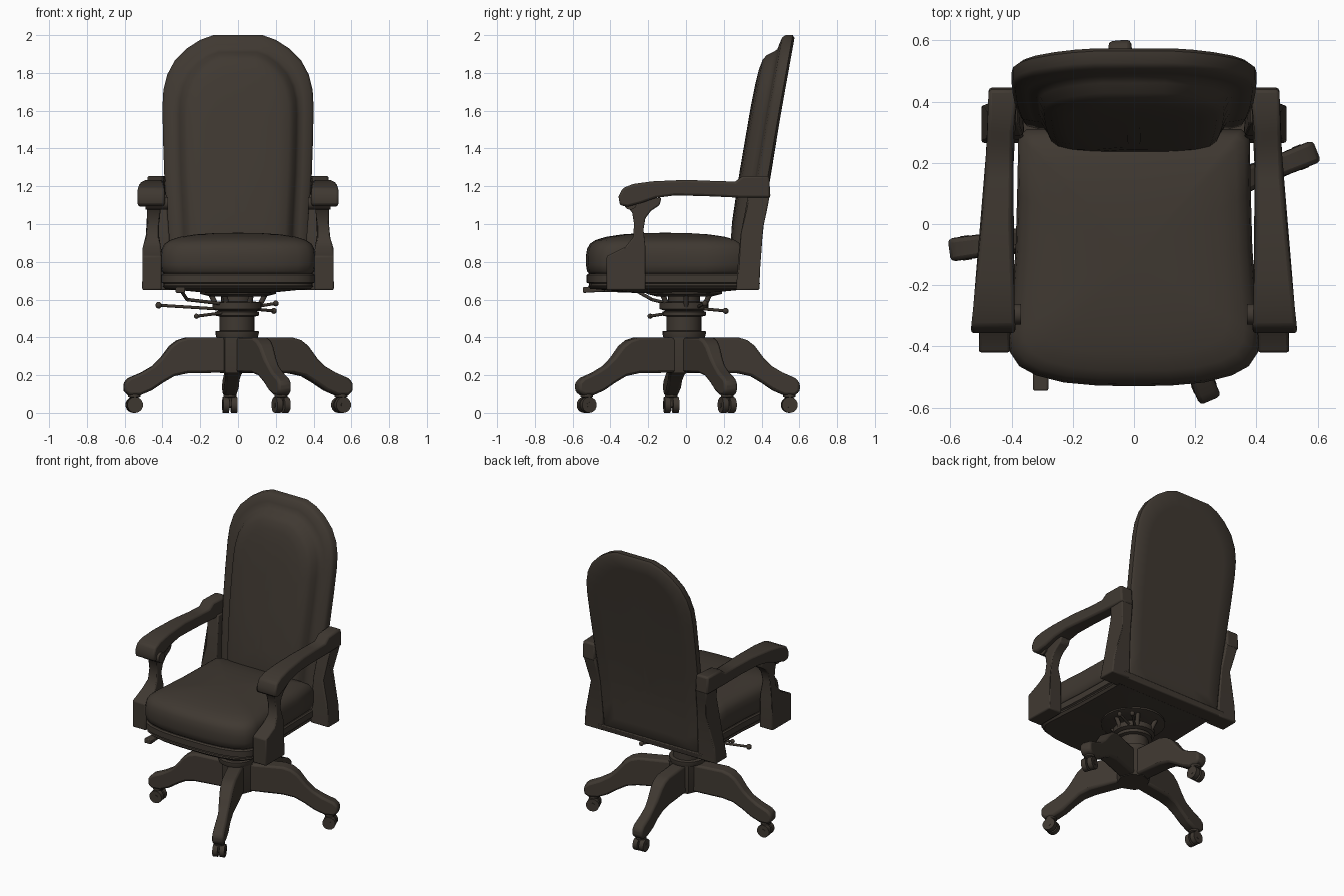
import bpy, bmesh, math
from mathutils import Vector, Matrix

old = bpy.data.objects.get("Cube")
if old:
    bpy.data.objects.remove(old, do_unlink=True)

brown = bpy.data.materials.new("dark_brown")
brown.use_nodes = True
COLOR = (0.05, 0.04, 0.031, 1)
brown.diffuse_color = COLOR
brown.node_tree.nodes["Principled BSDF"].inputs["Base Color"].default_value = COLOR


def finish(name, bm, bevel=0.0, angle=40):
    bmesh.ops.recalc_face_normals(bm, faces=bm.faces)
    mesh = bpy.data.meshes.new(name)
    bm.to_mesh(mesh)
    bm.free()
    mesh.materials.append(brown)
    ob = bpy.data.objects.new(name, mesh)
    bpy.context.collection.objects.link(ob)
    bpy.ops.object.select_all(action='DESELECT')
    ob.select_set(True)
    bpy.context.view_layer.objects.active = ob
    if bevel:
        mod = ob.modifiers.new("soft_edges", 'BEVEL')
        mod.width, mod.segments, mod.angle_limit = bevel, 2, math.radians(40)
    bpy.ops.object.shade_smooth_by_angle(angle=math.radians(angle))
    return ob


def loft(name, rings, bevel=0.0, angle=40):
    """Skin a list of equal rings and cap both ends."""
    bm = bmesh.new()
    rows = [[bm.verts.new(p) for p in ring] for ring in rings]
    for a, b in zip(rows, rows[1:]):
        for i in range(len(a)):
            j = (i + 1) % len(a)
            bm.faces.new((a[i], a[j], b[j], b[i]))
    bm.faces.new(rows[0])
    bm.faces.new(rows[-1])
    return finish(name, bm, bevel, angle)


def prism(name, profile, place, bevel=0.0):
    """Extrude a side profile; place(a, z, s) puts both sides s = 0 and 1."""
    return loft(name, [[place(a, z, s) for a, z in profile] for s in (0, 1)], bevel)


def lathe(name, profile, center=(0, 0), sides=24):
    return loft(name, [[Vector((center[0] + r * math.cos(i * math.tau / sides),
                                center[1] + r * math.sin(i * math.tau / sides), z))
                        for i in range(sides)] for r, z in profile], 0, 35)


def rod(name, a, b, r, sides=10):
    a, b = Vector(a), Vector(b)
    bm = bmesh.new()
    turn = (b - a).to_track_quat('Z', 'Y').to_matrix().to_4x4()
    bmesh.ops.create_cone(bm, cap_ends=True, segments=sides, radius1=r, radius2=r,
                          depth=(b - a).length, matrix=Matrix.Translation((a + b) / 2) @ turn)
    return finish(name, bm)


def ball(name, p, r):
    bm = bmesh.new()
    bmesh.ops.create_uvsphere(bm, u_segments=10, v_segments=6, radius=r,
                              matrix=Matrix.Translation(p))
    return finish(name, bm, 0, 60)


def mirrored(half):
    return half + [(-x, v) for x, v in reversed(half) if x > 0]


def lerp(table, t):
    for (t0, v0), (t1, v1) in zip(table, table[1:]):
        if t <= t1:
            return v0 + (v1 - v0) * (t - t0) / (t1 - t0)
    return table[-1][1]


# Base: four curved legs with twin-wheel casters
CX, CY = 0.005, 0.0
LEG = [(0.03, 0.4), (0.28, 0.4), (0.33, 0.385), (0.37, 0.355), (0.42, 0.29), (0.46, 0.25),
       (0.52, 0.215), (0.59, 0.185), (0.615, 0.16), (0.615, 0.115), (0.59, 0.095),
       (0.53, 0.095), (0.47, 0.12), (0.41, 0.16), (0.35, 0.195), (0.28, 0.21), (0.03, 0.215)]
for n, (deg, size) in enumerate(((22, 1.04), (95, 0.98), (188, 1.0), (-67, 1.02))):
    out = Vector((math.cos(math.radians(deg)), math.sin(math.radians(deg)), 0))
    side = Vector((-out.y, out.x, 0))
    hub = Vector((CX, CY, 0))

    def leg_point(a, z, s):
        width = lerp([(0, 0.1), (0.3, 0.095), (0.45, 0.07), (0.62, 0.075)], a)
        return hub + out * a * size + side * width * (s - 0.5) + Vector((0, 0, z))
    prism(f"base_leg_{n}", LEG, leg_point, 0.014)
    foot = hub + out * 0.56 * size
    lathe(f"caster_stem_{n}", [(0.034, 0.1), (0.034, 0.085), (0.022, 0.08), (0.018, 0.04)],
          foot, 12)
    for s in (-1, 1):
        mid = foot + side * 0.022 * s + Vector((0, 0, 0.042))
        rod(f"caster_wheel_{n}_{'left' if s > 0 else 'right'}",
            mid - side * 0.016, mid + side * 0.016, 0.042, 14)
    rod(f"caster_axle_{n}", foot - side * 0.04 + Vector((0, 0, 0.042)),
        foot + side * 0.04 + Vector((0, 0, 0.042)), 0.015)
lathe("base_hub", [(0.1, 0.21), (0.105, 0.23), (0.105, 0.4)], (CX, CY), 8)

# Column and tilt mechanism
lathe("column", [(0.11, 0.4), (0.115, 0.42), (0.115, 0.432), (0.092, 0.435), (0.092, 0.51),
                 (0.115, 0.515), (0.115, 0.535), (0.1, 0.54), (0.13, 0.55), (0.13, 0.585),
                 (0.085, 0.59), (0.085, 0.63)], (-0.005, -0.01))
lathe("seat_plate", [(0.14, 0.615), (0.2, 0.63), (0.2, 0.652)], (0, -0.01))
for n in range(6):
    c, s = math.cos(n * math.tau / 6), math.sin(n * math.tau / 6)
    rod(f"mechanism_strut_{n}", (0.11 * c, 0.11 * s, 0.56), (0.15 * c, 0.15 * s, 0.64), 0.014)
for name, a, b, r in (("tilt_lever", (-0.1, -0.03, 0.55), (-0.42, -0.08, 0.57), 0.018),
                      ("lock_lever", (0.08, 0.06, 0.56), (0.2, 0.1, 0.58), 0.016),
                      ("tension_lever", (0.08, 0.1, 0.55), (0.19, 0.21, 0.54), 0.016),
                      ("height_lever", (-0.08, -0.08, 0.53), (-0.22, -0.19, 0.512), 0.014)):
    rod(name, a, b, 0.008)
    ball(name + "_knob", b, r)
paddle_path = [(-0.1, -0.1, 0.58), (-0.27, -0.18, 0.6), (-0.3, -0.26, 0.645), (-0.305, -0.45, 0.65)]
for n, (a, b) in enumerate(zip(paddle_path, paddle_path[1:])):
    rod(f"paddle_rod_{n}", a, b, 0.009)
prism("paddle", [(-0.545, 0.635), (-0.43, 0.642), (-0.43, 0.662), (-0.545, 0.667)],
      lambda a, z, s: Vector((-0.33 + 0.05 * s, a, z)), 0.006)


# Seat frame and domed cushion share one plan outline
SEAT = mirrored([(0, -0.53), (0.12, -0.528), (0.23, -0.518), (0.32, -0.495), (0.375, -0.465),
                 (0.405, -0.42), (0.41, -0.37), (0.4, -0.25), (0.387, -0.08), (0.382, 0.1),
                 (0.378, 0.29), (0.35, 0.31), (0, 0.315)])


def seat_ring(scale, z, tail=0.0):
    mid = -0.11
    return [Vector((x * scale, mid + (y - mid) * scale + (tail if y > 0.2 else 0), z))
            for x, y in SEAT]


loft("seat_cushion", [seat_ring(*r) for r in (
    (0.95, 0.735), (0.985, 0.75), (1, 0.785), (1, 0.83), (0.985, 0.868), (0.95, 0.895),
    (0.88, 0.915), (0.75, 0.932), (0.55, 0.945), (0.3, 0.952), (0.03, 0.954))], 0, 60)
loft("seat_frame", [seat_ring(s, z, 0.06) for s, z in (
    (0.97, 0.738), (0.99, 0.73), (0.99, 0.69), (0.96, 0.685), (0.96, 0.675), (0.975, 0.67),
    (0.94, 0.655), (0.88, 0.655), (0.4, 0.635), (0.03, 0.635))], 0, 35)


# Backrest: arched slab with a raised cushion on its front
REAR = [(0.64, 0.38), (1.0, 0.408), (1.25, 0.445), (1.6, 0.505), (2.0, 0.577)]
ARCH = mirrored([(0, 2.0), (0.13, 2.0), (0.2, 1.975), (0.27, 1.93), (0.335, 1.865),
                 (0.375, 1.79), (0.395, 1.71), (0.4, 1.62), (0.397, 1.45), (0.39, 1.25),
                 (0.375, 1.0), (0.365, 0.8), (0.36, 0.67), (0.2, 0.67), (0, 0.67)])


def back_ring(inset, depth):
    ring = []
    for x, z in ARCH:
        zz = 1.3 + (z - 1.3) * (1 - inset / 0.7)
        ring.append(Vector((x * (1 - inset / 0.4), lerp(REAR, zz) - depth, zz)))
    return ring


loft("backrest", [back_ring(*r) for r in (
    (0.38, 0.0), (0.25, 0.0), (0.1, 0.0), (0.015, 0.0), (0, 0.012), (0, 0.05), (0.012, 0.066),
    (0.05, 0.075), (0.075, 0.08), (0.09, 0.1), (0.105, 0.13), (0.13, 0.148), (0.18, 0.158),
    (0.26, 0.164), (0.38, 0.166))], 0, 50)
prism("back_rail", [(0.29, 0.65), (0.385, 0.65), (0.392, 0.69), (0.29, 0.7)],
      lambda a, z, s: Vector((-0.4 + 0.8 * s, a, z)), 0.006)

# Arm assemblies, mirrored left and right
RAIL = [(-0.35, 1.1), (-0.357, 1.145), (-0.335, 1.19), (-0.28, 1.212), (-0.18, 1.226),
        (0, 1.234), (0.15, 1.228), (0.26, 1.225), (0.3, 1.255), (0.44, 1.255), (0.447, 1.14),
        (0.28, 1.14), (0.1, 1.148), (-0.06, 1.152), (-0.16, 1.138), (-0.24, 1.11), (-0.31, 1.092)]
FRONT = [(-0.42, 0.65), (-0.215, 0.65), (-0.215, 0.88), (-0.225, 0.97), (-0.215, 1.03),
         (-0.185, 1.07), (-0.14, 1.1), (-0.13, 1.14), (-0.3, 1.13), (-0.315, 1.1),
         (-0.285, 1.06), (-0.275, 1.0), (-0.28, 0.93), (-0.32, 0.88), (-0.42, 0.83)]
REAR_POST = [(0.265, 0.65), (0.388, 0.65), (0.392, 0.76), (0.408, 0.98), (0.43, 1.08),
             (0.445, 1.16), (0.33, 1.16), (0.315, 1.08), (0.29, 0.95), (0.275, 0.8)]
for m, word in ((1, "left"), (-1, "right")):
    def rail_point(a, z, s):
        outer = lerp([(-0.36, 0.535), (-0.1, 0.507), (0.15, 0.485), (0.45, 0.475)], a)
        inner = lerp([(-0.36, 0.387), (0.0, 0.4), (0.3, 0.395), (0.45, 0.38)], a)
        return Vector((m * (inner + (outer - inner) * s), a, z))

    def front_point(a, z, s):
        inner = lerp([(0.65, 0.405), (0.86, 0.405), (0.95, 0.42), (1.14, 0.405)], z)
        outer = lerp([(0.65, 0.507), (0.86, 0.507), (0.95, 0.485), (1.14, 0.48)], z)
        return Vector((m * (inner + (outer - inner) * s), a, z))

    def rear_point(a, z, s):
        inner = lerp([(0.65, 0.36), (0.9, 0.36), (1.16, 0.38)], z)
        outer = lerp([(0.65, 0.5), (0.76, 0.49), (0.95, 0.435), (1.16, 0.47)], z)
        return Vector((m * (inner + (outer - inner) * s), a, z))

    prism(f"arm_rail_{word}", RAIL, rail_point, 0.012)
    prism(f"front_post_{word}", FRONT, front_point, 0.008)
    prism(f"rear_post_{word}", REAR_POST, rear_point, 0.008)
    rod(f"arm_scroll_{word}", (m * 0.37, -0.295, 1.11), (m * 0.49, -0.295, 1.11), 0.034, 14)
